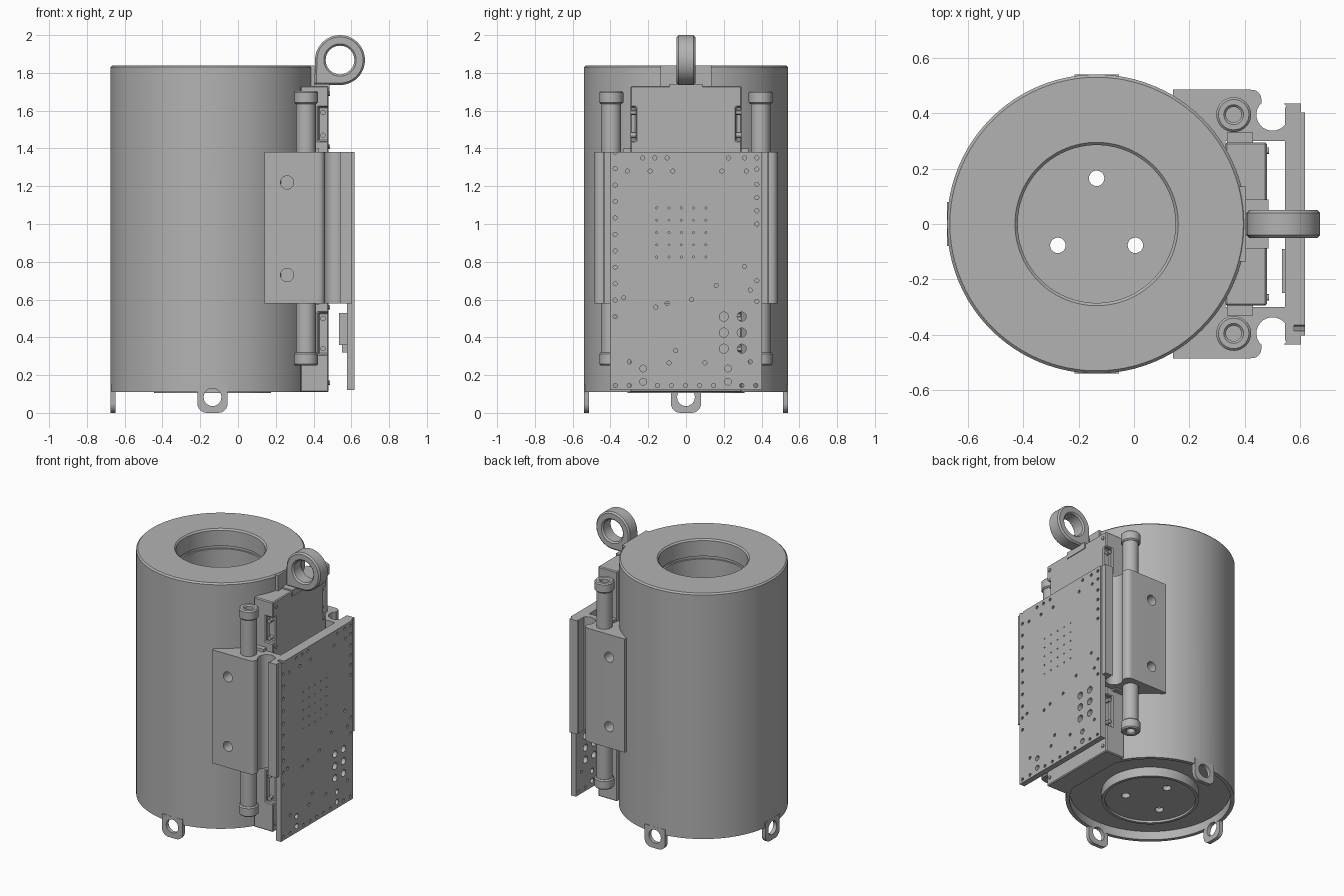
import bpy, bmesh, math
from mathutils import Matrix, Vector

cube = bpy.data.objects.get("Cube")
if cube:
    bpy.data.objects.remove(cube, do_unlink=True)

grey = bpy.data.materials.new("mid grey")
grey.use_nodes = True
grey.diffuse_color = (0.45, 0.45, 0.45, 1)
grey.node_tree.nodes["Principled BSDF"].inputs["Base Color"].default_value = (0.45, 0.45, 0.45, 1)

CX = -0.135  # drum axis
R = 0.54     # drum radius


def finish(name, bm):
    bmesh.ops.recalc_face_normals(bm, faces=bm.faces)
    mesh = bpy.data.meshes.new(name)
    bm.to_mesh(mesh)
    bm.free()
    mesh.materials.append(grey)
    obj = bpy.data.objects.new(name, mesh)
    bpy.context.collection.objects.link(obj)
    return obj


def activate(obj):
    bpy.ops.object.select_all(action='DESELECT')
    obj.select_set(True)
    bpy.context.view_layer.objects.active = obj


def smooth(obj):
    activate(obj)
    bpy.ops.object.shade_smooth_by_angle(angle=math.radians(30))


def apply(obj, mod):
    activate(obj)
    bpy.ops.object.modifier_apply(modifier=mod.name)


def bevel(obj, width):
    mod = obj.modifiers.new("bevel", 'BEVEL')
    mod.width = width
    mod.limit_method = 'ANGLE'
    mod.angle_limit = math.radians(40)
    apply(obj, mod)


def cut(obj, cutter):
    mod = obj.modifiers.new("cut", 'BOOLEAN')
    mod.operation = 'DIFFERENCE'
    mod.solver = 'EXACT'
    mod.object = cutter
    apply(obj, mod)
    bpy.data.objects.remove(cutter, do_unlink=True)


def box(name, x, y, z):
    bm = bmesh.new()
    size = Vector((x[1] - x[0], y[1] - y[0], z[1] - z[0]))
    mid = Vector((x[0] + x[1], y[0] + y[1], z[0] + z[1])) / 2
    bmesh.ops.create_cube(bm, size=1, matrix=Matrix.Translation(mid) @ Matrix.Diagonal(size).to_4x4())
    return finish(name, bm)


def rods(name, specs, axis, sides=24):
    """Cylinders along one axis, each given as (centre, radius, length)."""
    turn = Vector((0, 0, 1)).rotation_difference(Vector(axis)).to_matrix().to_4x4()
    bm = bmesh.new()
    for centre, radius, length in specs:
        bmesh.ops.create_cone(bm, cap_ends=True, segments=sides, radius1=radius, radius2=radius,
                              depth=length, matrix=Matrix.Translation(centre) @ turn)
    return finish(name, bm)


def extrude(name, points, move):
    bm = bmesh.new()
    face = bm.faces.new([bm.verts.new(p) for p in points])
    new = bmesh.ops.extrude_face_region(bm, geom=[face])["geom"]
    bmesh.ops.translate(bm, vec=move, verts=[v for v in new if isinstance(v, bmesh.types.BMVert)])
    return finish(name, bm)


def arc(cx, cy, r, start, end, steps):
    angles = [math.radians(start + (end - start) * i / steps) for i in range(steps + 1)]
    return [(cx + r * math.cos(a), cy + r * math.sin(a)) for a in angles]


# Drum: lathed shell with deep well, recessed underside and lipped floor
profile = [(0, .15), (.285, .15), (.285, 1.70), (.297, 1.70), (.297, 1.72), (.285, 1.72),
           (.285, 1.83), (.295, 1.84), (.53, 1.84), (R, 1.83), (R, .11), (.515, .11),
           (.515, .17), (.31, .17), (.31, .105), (.29, .105), (.29, .12), (0, .12)]
bm = bmesh.new()
verts = [bm.verts.new((r, 0, z)) for r, z in profile]
edges = [bm.edges.new(pair) for pair in zip(verts, verts[1:])]
bmesh.ops.spin(bm, geom=verts + edges, cent=(0, 0, 0), axis=(0, 0, 1), angle=math.tau, steps=96)
bmesh.ops.remove_doubles(bm, verts=bm.verts, dist=1e-4)
bmesh.ops.translate(bm, vec=(CX, 0, 0), verts=bm.verts)
drum = finish("drum", bm)
cut(drum, rods("floor_drill", [((CX + x, y, .13), .028, .2)
               for x, y in ((0, .165), (-.14, -.077), (.14, -.077))], (0, 0, 1)))

# Three foot lugs, each with an eyelet that notches the drum rim
outline = [(-.08, .15)] + arc(-.03, .05, .05, 180, 270, 6) + arc(.03, .05, .05, 270, 360, 6) + [(.08, .15)]
for name, angle in (("front", -90), ("back", 90), ("right", 180)):
    a = math.radians(angle)
    out = Vector((math.cos(a), math.sin(a), 0))
    side = Vector((-out.y, out.x, 0))
    base = Vector((CX, 0, 0)) + out * .513
    lug = extrude(name + "_foot_lug", [base + side * u + Vector((0, 0, z)) for u, z in outline], out * .027)
    hole = base + Vector((0, 0, .083))
    cut(lug, rods("lug_drill", [(hole, .047, .1)], out))
    cut(drum, rods("rim_drill", [(hole + out * .015, .047, .08)], out))
    smooth(lug)
smooth(drum)

# Spine box behind the board, notched along both outer edges
spine = box("spine", (.33, .48), (-.295, .295), (.11, 1.73))
for s in (-1, 1):
    for low, high in ((1.44, 1.62), (.31, .53)):
        cut(spine, box("notch", (.425, .5), sorted((s * .265, s * .32)), (low, high)))
bevel(spine, .006)
screws = [((.48, y, z), .012, .014) for y in (-.265, .265) for z in (1.69, 1.41, .56, .16)]
smooth(rods("spine_screws", screws, (1, 0, 0), 12))
for s, side in ((1, "back"), (-1, "front")):
    for z in (1.47, 1.59, .34, .50):
        smooth(rods(side + "_latch_pin", [((.45, s * .275, z), .014, .04)], (0, 1, 0), 12))

# Lifting eye on its mounting block
box("eye_mount", (.33, .405), (-.135, .135), (1.73, 1.838))
box("eye_foot", (.38, .485), (-.088, .088), (1.695, 1.74))
ring = arc(.54, 1.868, .132, 180, -90, 36) + [(.405, 1.736)]
eye = extrude("lifting_eye", [(x, -.05, z) for x, z in ring], (0, .1, 0))
cut(eye, rods("eye_drill", [((.54, 0, 1.868), .076, .3)], (0, 1, 0), 36))
bevel(eye, .01)
smooth(eye)

# Clamp brackets with cable channel, and the long bolts through them
plan = ([(.14, .40), (.14, .485), (.42, .485)] + arc(.425, .45, .035, 80, 0, 5) + [(.46, .435)]
        + arc(.50, .395, .058, 135, 405, 24)
        + [(.55, .435), (.575, .435), (.575, .30), (.33, .30), (.33, .20)])
for s, side in ((1, "back"), (-1, "front")):
    bracket = extrude(side + "_bracket", [(x, s * y, .58) for x, y in plan], (0, 0, .80))
    cut(bracket, rods("bracket_drill", [((.26, s * .46, z), .035, .12) for z in (.73, 1.22)], (0, 1, 0)))
    smooth(bracket)
    box(side + "_edge_strip", (.57, .603), sorted((s * .395, s * .435)), (.58, 1.38))
    box(side + "_spine_ear", (.335, .43), sorted((s * .28, s * .33)), (.57, 1.40))
    shaft = rods(side + "_bolt", [((.36, s * .395, .975), .052, 1.42)], (0, 0, 1), 32)
    cut(shaft, rods("socket", [((.36, s * .395, z), .028, .12) for z in (.26, 1.69)], (0, 0, 1)))
    smooth(shaft)
    for end, z in (("lower", .285), ("upper", 1.67)):
        collar = rods(f"{side}_{end}_bolt_head", [((.36, s * .395, z), .063, .07)], (0, 0, 1), 32)
        cut(collar, rods("socket", [((.36, s * .395, z), .028, .2)], (0, 0, 1)))
        bevel(collar, .008)
        smooth(collar)

# Circuit board: backing panel, drilled face and rear components
box("backing_panel", (.545, .577), (-.42, .42), (.58, 1.38))
board = box("board", (.577, .617), (-.402, .402), (.12, 1.38))
small = [(-.375, .51 + .087 * i) for i in range(11)]
small += [(.375, z) for z in (.59, .70, 1.00, 1.07, 1.14, 1.21, 1.29, 1.35)]
small += [(-.375 + .0745 * i, .145) for i in range(11) if i not in (2, 8)]
small += [(y, 1.35) for y in (-.23, -.165, -.1, .225, .31)]
small += [(y, 1.28) for y in (-.31, -.19, -.07, .19, .32)]
small += [(-.33, .61), (-.16, .56), (-.1, .58), (.03, .60), (.16, .675), (.31, .775),
          (.34, .65), (-.055, .33), (-.09, .265), (.1, .265), (-.3, .27), (.34, .27)]
tiny = [(-.155 + .065 * i, .825 + .065 * j) for i in range(5) for j in range(5)]
large = [(y, z) for y in (.2, .295) for z in (.34, .425, .51)]
medium = [(y, z) for y in (-.227, .222) for z in (.165, .235)]
for sites, radius, sides in ((small, .011, 10), (tiny, .005, 6), (large, .024, 20), (medium, .018, 16)):
    cut(board, rods("board_drill", [((.6, y, z), radius, .1) for y, z in sites], (1, 0, 0), sides))
smooth(board)
box("connector", (.535, .578), (-.25, -.09), (.36, .53))
for i in range(3):
    box(f"chip_{i + 1}", (.55, .578), (-.02 + .06 * i, .02 + .06 * i), (.32, .37))
